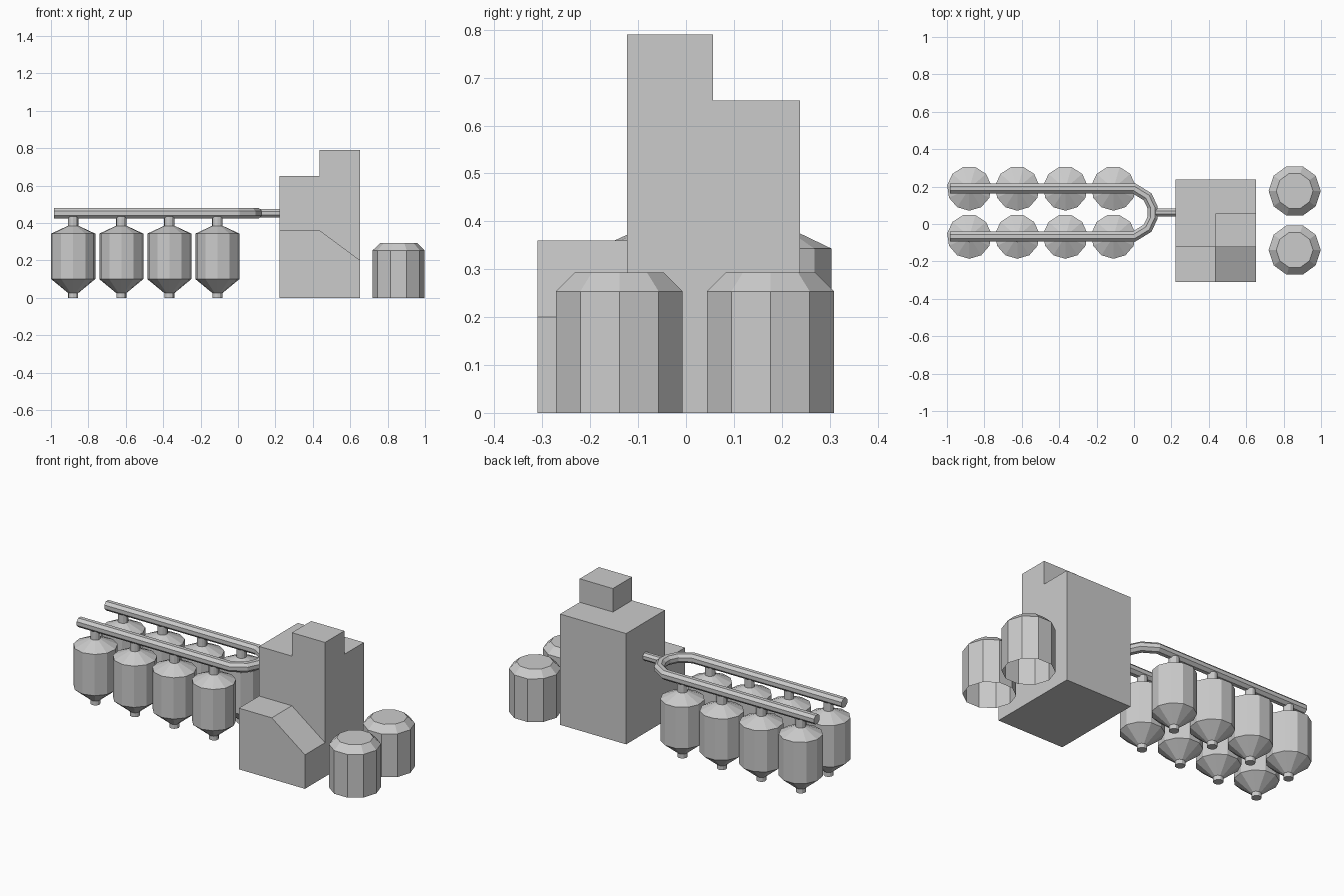
import bpy, bmesh, math
from mathutils import Vector

if "Cube" in bpy.data.objects:
    bpy.data.objects.remove(bpy.data.objects["Cube"])


def finish(bm, name):
    bmesh.ops.recalc_face_normals(bm, faces=bm.faces[:])
    mesh = bpy.data.meshes.new(name)
    bm.to_mesh(mesh)
    bm.free()
    obj = bpy.data.objects.new(name, mesh)
    bpy.context.collection.objects.link(obj)
    return obj


def lathe(name, profile, sides, location, turn=0.0, cap_bottom=True, cap_top=True):
    """Flat-sided turned shape from (radius, z) pairs."""
    bm = bmesh.new()
    rings = []
    for r, z in profile:
        angles = [turn + math.tau * i / sides for i in range(sides)]
        rings.append([bm.verts.new((r * math.cos(a), r * math.sin(a), z)) for a in angles])
    for low, high in zip(rings, rings[1:]):
        for i in range(sides):
            j = (i + 1) % sides
            bm.faces.new((low[i], low[j], high[j], high[i]))
    if cap_bottom:
        bm.faces.new(rings[0][::-1])
    if cap_top:
        bm.faces.new(rings[-1])
    obj = finish(bm, name)
    obj.location = location
    return obj


def extrude_y(name, profile, y0, y1):
    """Prism from an (x, z) outline."""
    bm = bmesh.new()
    face = bm.faces.new([bm.verts.new((x, y0, z)) for x, z in profile])
    new = bmesh.ops.extrude_face_region(bm, geom=[face])["geom"]
    moved = [v for v in new if isinstance(v, bmesh.types.BMVert)]
    bmesh.ops.translate(bm, verts=moved, vec=(0, y1 - y0, 0))
    return finish(bm, name)


def pipe(name, path, radius, z, sides=8):
    """Mitred tube along a flat (x, y) path."""
    bm = bmesh.new()
    pts = [Vector((x, y, z)) for x, y in path]
    up = Vector((0, 0, 1))
    rings = []
    for i, p in enumerate(pts):
        a = (p - pts[i - 1]).normalized() if i else None
        b = (pts[i + 1] - p).normalized() if i < len(pts) - 1 else None
        a, b = a or b, b or a
        tangent = (a + b).normalized()
        side = tangent.cross(up) / tangent.dot(a)
        angles = [math.tau * (k + 0.5) / sides for k in range(sides)]
        rings.append([bm.verts.new(p + radius * (math.cos(t) * side + math.sin(t) * up))
                      for t in angles])
    for r0, r1 in zip(rings, rings[1:]):
        for k in range(sides):
            j = (k + 1) % sides
            bm.faces.new((r0[k], r0[j], r1[j], r1[k]))
    bm.faces.new(rings[0][::-1])
    bm.faces.new(rings[-1])
    return finish(bm, name)


ROWS = (0.19, -0.067)
PIPE_Z = 0.452

# Two rows of hopper-bottomed silos with filler necks
silo_profile = [(0.027, 0), (0.027, 0.025), (0.119, 0.10), (0.119, 0.343),
                (0.028, 0.385), (0.028, 0.435)]
for y in ROWS:
    for i in range(4):
        lathe("silo", silo_profile, 11, (-0.881 + 0.257 * i, y, 0),
              turn=-math.pi / 2, cap_top=False)

# U-shaped conveyor pipe above the silos and its link to the building
pipe("conveyor_pipe",
     [(-0.985, ROWS[0]), (0.0, ROWS[0]), (0.072, 0.146), (0.10, 0.088),
      (0.10, 0.035), (0.072, -0.023), (0.0, ROWS[1]), (-0.985, ROWS[1])],
     0.029, PIPE_Z)
pipe("link_pipe", [(0.10, 0.0615), (0.225, 0.0615)], 0.024, PIPE_Z)

# Building: main tower, rooftop block, sloped front annex
X0, XM, X1 = 0.223, 0.437, 0.653
extrude_y("main_tower", [(X0, 0), (X1, 0), (X1, 0.652), (X0, 0.652)], -0.123, 0.238)
extrude_y("roof_block", [(XM, 0.652), (X1, 0.652), (X1, 0.79), (XM, 0.79)], -0.123, 0.056)
extrude_y("front_annex", [(X0, 0), (X1, 0), (X1, 0.20), (XM, 0.36), (X0, 0.36)],
          -0.31, -0.123)

# Pair of ground tanks with chamfered tops, open underneath
for y in (0.1765, -0.139):
    lathe("storage_tank", [(0.139, 0), (0.139, 0.254), (0.098, 0.293)], 10,
          (0.859, y, 0), cap_bottom=False)
